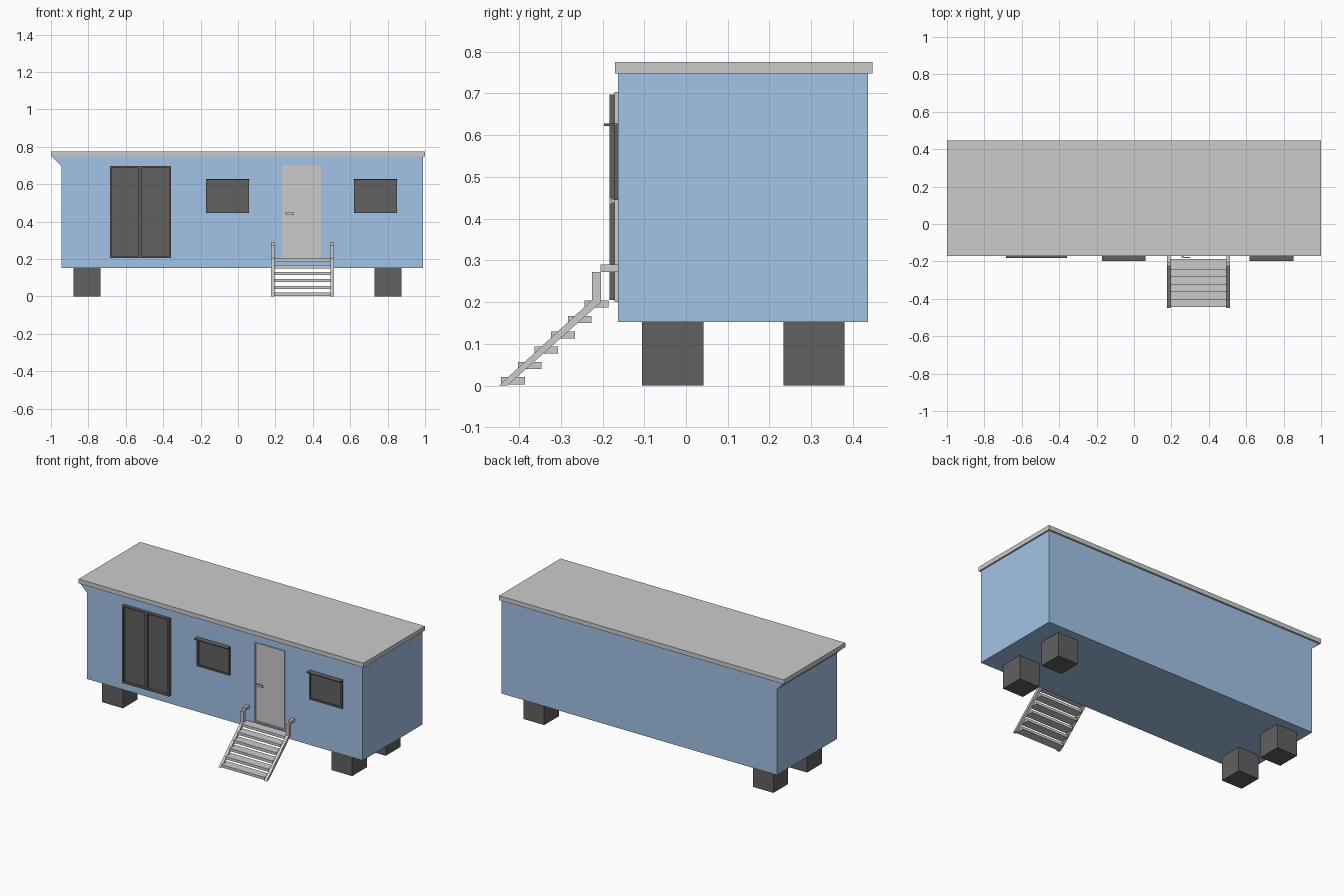
import bpy, bmesh

if "Cube" in bpy.data.objects:
    bpy.data.objects.remove(bpy.data.objects["Cube"])


def material(name, col):
    m = bpy.data.materials.new(name)
    m.diffuse_color = (*col, 1)
    m.use_nodes = True
    m.node_tree.nodes["Principled BSDF"].inputs["Base Color"].default_value = m.diffuse_color
    return m


BLUE = material("blue_cladding", (0.36, 0.55, 0.8))
DARK = material("dark_frame", (0.12, 0.12, 0.12))
WALL = -0.163  # y of the front wall


def make(name, bm, mat=None):
    bmesh.ops.recalc_face_normals(bm, faces=bm.faces)
    me = bpy.data.meshes.new(name)
    bm.to_mesh(me)
    bm.free()
    ob = bpy.data.objects.new(name, me)
    bpy.context.collection.objects.link(ob)
    if mat:
        me.materials.append(mat)
    return ob


def add_box(bm, x0, x1, y0, y1, z0, z1):
    for v in bmesh.ops.create_cube(bm, size=1)["verts"]:
        v.co = (x1 if v.co.x > 0 else x0, y1 if v.co.y > 0 else y0, z1 if v.co.z > 0 else z0)


def boxes(name, items, mat=None):
    bm = bmesh.new()
    for b in items:
        add_box(bm, *b)
    return make(name, bm, mat)


def prism(name, profile, vec, mat=None):
    bm = bmesh.new()
    f = bm.faces.new([bm.verts.new(p) for p in profile])
    r = bmesh.ops.extrude_face_region(bm, geom=[f])
    bmesh.ops.translate(bm, vec=vec, verts=[v for v in r["geom"] if isinstance(v, bmesh.types.BMVert)])
    return make(name, bm, mat)


def frame(x0, x1, z0, z1, w, y):
    """Four bars around an opening, standing out from the wall to y."""
    return [(x0, x0 + w, y, WALL, z0, z1), (x1 - w, x1, y, WALL, z0, z1),
            (x0 + w, x1 - w, y, WALL, z0, z0 + w), (x0 + w, x1 - w, y, WALL, z1 - w, z1)]


# Cabin body, flared under the roof on the left end
body = [(-0.945, 0.152), (0.99, 0.152), (0.99, 0.747), (-0.995, 0.747), (-0.945, 0.697)]
prism("cabin_body", [(x, WALL, z) for x, z in body], (0, 0.599, 0), BLUE)

# Roof slab
boxes("roof", [(-1, 1, -0.17, 0.447, 0.747, 0.775)])

# Foundation blocks
for x in (-0.88, 0.73):
    for y in (-0.105, 0.233):
        boxes("foundation_block", [(x, x + 0.145, y, y + 0.147, 0, 0.152)], DARK)

# Double glazed door
boxes("glazed_door_frame", frame(-0.685, -0.358, 0.205, 0.697, 0.01, -0.183)
      + [(-0.534, -0.513, -0.18, WALL, 0.215, 0.687)], DARK)
boxes("glazed_door_panes", [(-0.675, -0.534, -0.167, WALL, 0.215, 0.687),
                            (-0.513, -0.368, -0.167, WALL, 0.215, 0.687)], DARK)

# Windows with a thin hood above
for x in (-0.17, 0.62):
    x1 = x + 0.23
    boxes("window_frame", frame(x, x1, 0.445, 0.622, 0.01, -0.172), DARK)
    boxes("window_pane", [(x + 0.01, x1 - 0.01, -0.165, WALL, 0.455, 0.612)], DARK)
    boxes("window_hood", [(x - 0.002, x1 + 0.002, -0.197, WALL, 0.622, 0.628)], DARK)

# Entrance door with frame and handle
boxes("door_frame", frame(0.235, 0.445, 0.2, 0.703, 0.008, -0.171))
boxes("door_panel", [(0.243, 0.437, -0.166, WALL, 0.208, 0.695)])
boxes("door_handle", [(0.255, 0.3, -0.183, -0.177, 0.435, 0.449),
                      (0.255, 0.267, -0.177, -0.166, 0.437, 0.447)])

# Stair treads
for i in range(6):
    y, z = -0.443 + 0.04 * i, 0.003 + 0.0367 * i
    boxes("stair_tread", [(0.195, 0.495, y, y + 0.057, z, z + 0.017)])

# Stair stringers rising into short handrails
side = [(-0.448, 0), (-0.428, 0), (-0.203, 0.2), (-0.203, 0.272), (WALL, 0.272),
        (WALL, 0.29), (-0.205, 0.29), (-0.205, 0.272), (-0.225, 0.272), (-0.225, 0.205)]
for x in (0.176, 0.495):
    prism("stair_stringer", [(x, y, z) for y, z in side], (0.019, 0, 0))
